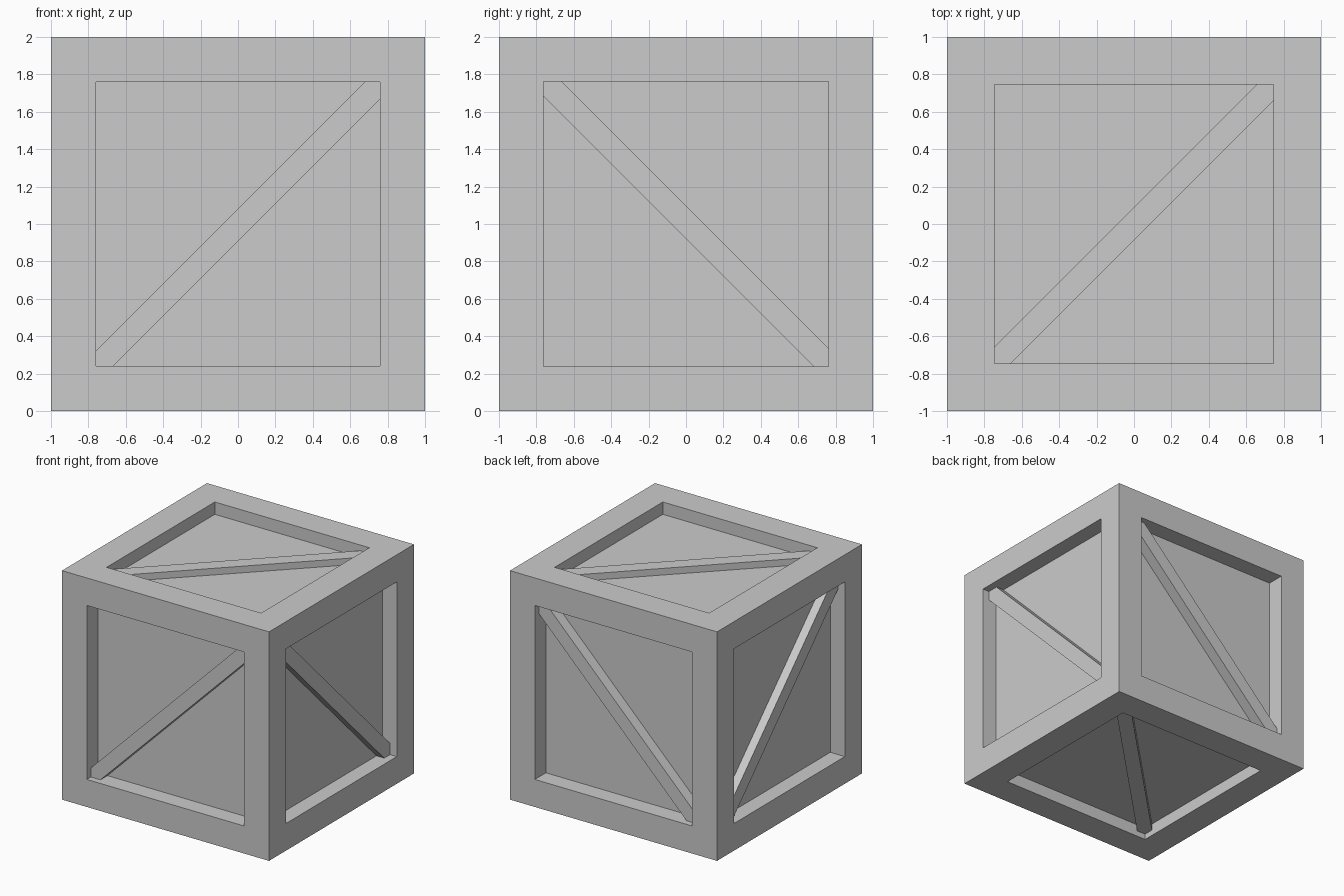
import bpy, bmesh, math
from mathutils import Matrix, Vector

if "Cube" in bpy.data.objects:
    bpy.data.objects.remove(bpy.data.objects["Cube"])

# Per axis: frame margin, panel recess, brace recess, brace width, brace angle, brace offset
SIDES = {
    'X': (0.2375, 0.14, 0.065, 0.126, -45, 0.009),
    'Y': (0.2405, 0.152, 0.055, 0.122, 45, -0.006),
    'Z': (0.2535, 0.108, 0.050, 0.124, 45, 0.002),
}
# Per axis: in-plane horizontal and vertical directions
PLANES = {
    'X': (Vector((0, 1, 0)), Vector((0, 0, 1))),
    'Y': (Vector((1, 0, 0)), Vector((0, 0, 1))),
    'Z': (Vector((1, 0, 0)), Vector((0, 1, 0))),
}


def add_object(name, bm):
    bmesh.ops.recalc_face_normals(bm, faces=bm.faces)
    mesh = bpy.data.meshes.new(name)
    bm.to_mesh(mesh)
    bm.free()
    obj = bpy.data.objects.new(name, mesh)
    bpy.context.collection.objects.link(obj)
    return obj


def face_axis(face):
    return 'XYZ'[max(range(3), key=lambda i: abs(face.normal[i]))]


# Crate body: cube with a recessed panel in every side
bm = bmesh.new()
bmesh.ops.create_cube(bm, size=2, matrix=Matrix.Translation((0, 0, 1)))
bm.normal_update()
for face in list(bm.faces):
    margin, recess = SIDES[face_axis(face)][:2]
    bmesh.ops.inset_individual(bm, faces=[face], thickness=margin, use_even_offset=True)
    bmesh.ops.inset_individual(bm, faces=[face], thickness=0, depth=-recess)
add_object("crate_frame_and_panels", bm)

# Diagonal braces: one per side, ends buried in the frame
NAMES = {('X', 1): "right", ('X', -1): "left", ('Y', 1): "back",
         ('Y', -1): "front", ('Z', 1): "top", ('Z', -1): "bottom"}
for (axis, sign), name in NAMES.items():
    margin, recess, brace_recess, width, angle, offset = SIDES[axis]
    u, v = PLANES[axis]
    a = math.radians(angle)
    along = u * math.cos(a) + v * math.sin(a)
    normal = u.cross(v)
    across = normal.cross(along)
    outward = Vector([sign if c == axis else 0 for c in 'XYZ'])
    thick = recess - brace_recess + 0.02
    centre = Vector((0, 0, 1)) + outward * (1 - brace_recess - thick / 2) + v * offset
    basis = Matrix((along, across, normal)).transposed().to_4x4()
    size = Matrix.Diagonal((2.4, width, thick, 1))
    bm = bmesh.new()
    bmesh.ops.create_cube(bm, size=1, matrix=Matrix.Translation(centre) @ basis @ size)
    add_object(name + "_brace", bm)
